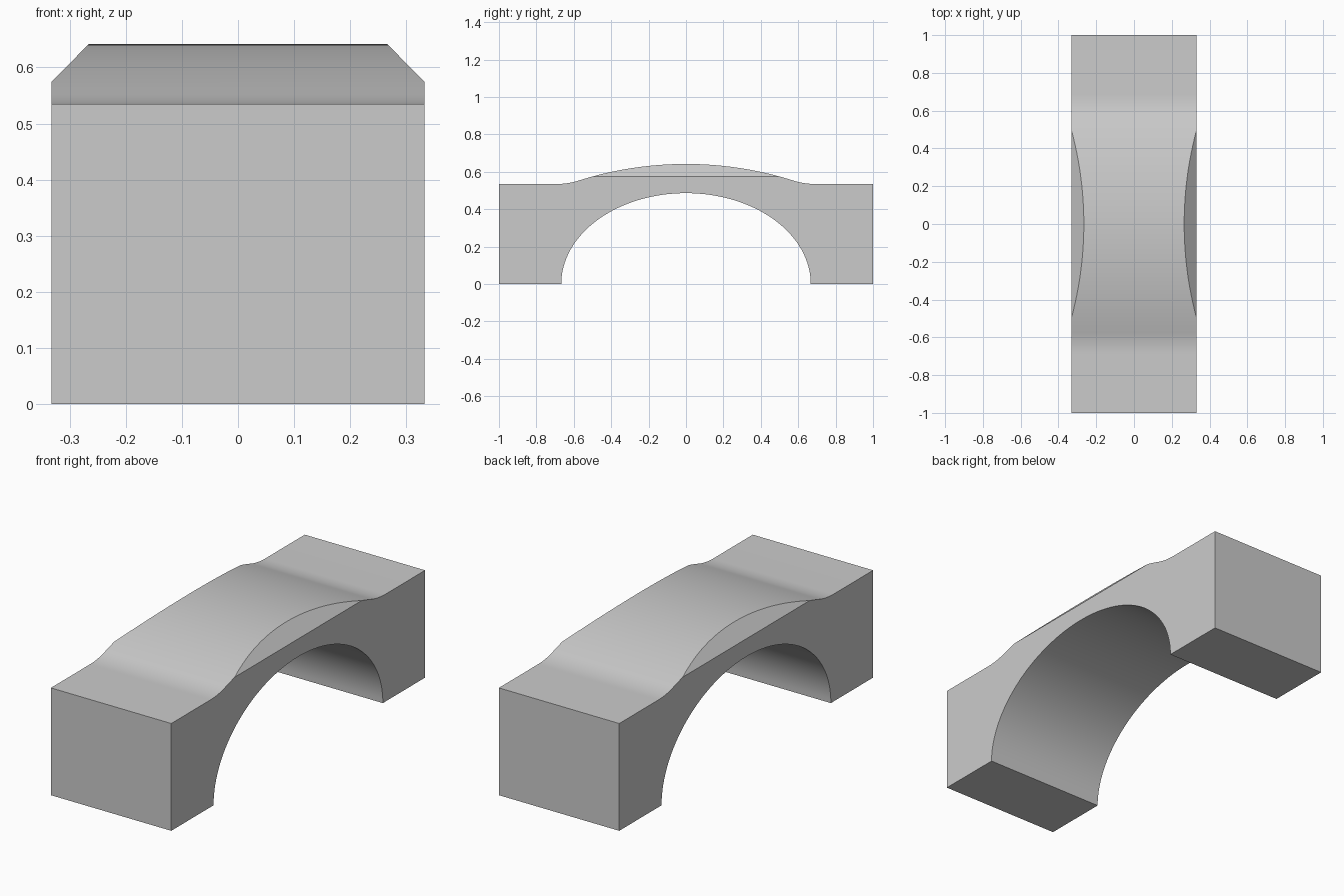
import bpy, bmesh
from math import sin, cos, pi, asin, sqrt
from mathutils import Vector

if "Cube" in bpy.data.objects:
    bpy.data.objects.remove(bpy.data.objects["Cube"])

HALF_W, TOP, FLAT = 0.332, 0.642, 0.535
ARCH_W, ARCH_H = 0.667, 0.486
R, C = 1.9, 0.69                       # crown radius, y where the flat top begins

# Fillet radius that blends the flat top tangentially into the crown
drop = TOP - FLAT
r = (C * C / drop - (2 * R - drop)) / 2
ang = asin(C / (R + r))

# Half of the top edge, from the flat (y = C) to the crown
half = [(C - r * sin(ang * i / 10), FLAT + r * (1 - cos(ang * i / 10))) for i in range(11)]
half += [(R * sin(ang * (1 - i / 20)), TOP - R + R * cos(ang * (1 - i / 20))) for i in range(1, 21)]
top = half + [(-y, z) for y, z in half[-2::-1]]

# Elliptical opening underneath
arch = [(-ARCH_W * cos(pi * i / 64), ARCH_H * sin(pi * i / 64)) for i in range(65)]
profile = [(1, 0), (1, FLAT)] + top + [(-1, FLAT), (-1, 0)] + arch

# Bridge body: extruded side profile
bm = bmesh.new()
face = bm.faces.new([bm.verts.new((-HALF_W, y, z)) for y, z in profile])
ext = bmesh.ops.extrude_face_region(bm, geom=[face])
bmesh.ops.translate(bm, vec=(2 * HALF_W, 0, 0),
                    verts=[g for g in ext["geom"] if isinstance(g, bmesh.types.BMVert)])
if face.is_valid and len([f for f in bm.faces if len(f.verts) > 4]) < 2:
    bm.faces.new([v for v in face.verts])

# Sloped cuts along both upper side edges
for s in (-1, 1):
    cut = bmesh.ops.bisect_plane(bm, geom=bm.verts[:] + bm.edges[:] + bm.faces[:],
                                 plane_co=(s * 0.2655, 0, TOP),
                                 plane_no=Vector((s * 0.067, 0, 0.0665)).normalized(),
                                 clear_outer=True)
    rim = [e for e in bm.edges if e.is_boundary]
    bmesh.ops.holes_fill(bm, edges=rim, sides=0)
bmesh.ops.remove_doubles(bm, verts=bm.verts[:], dist=1e-5)
bmesh.ops.recalc_face_normals(bm, faces=bm.faces[:])

mesh = bpy.data.meshes.new("arch_bridge")
bm.to_mesh(mesh)
bm.free()
bridge = bpy.data.objects.new("arch_bridge", mesh)
bpy.context.collection.objects.link(bridge)
bpy.context.view_layer.objects.active = bridge
bridge.select_set(True)
bpy.ops.object.shade_smooth_by_angle(angle=0.5)
